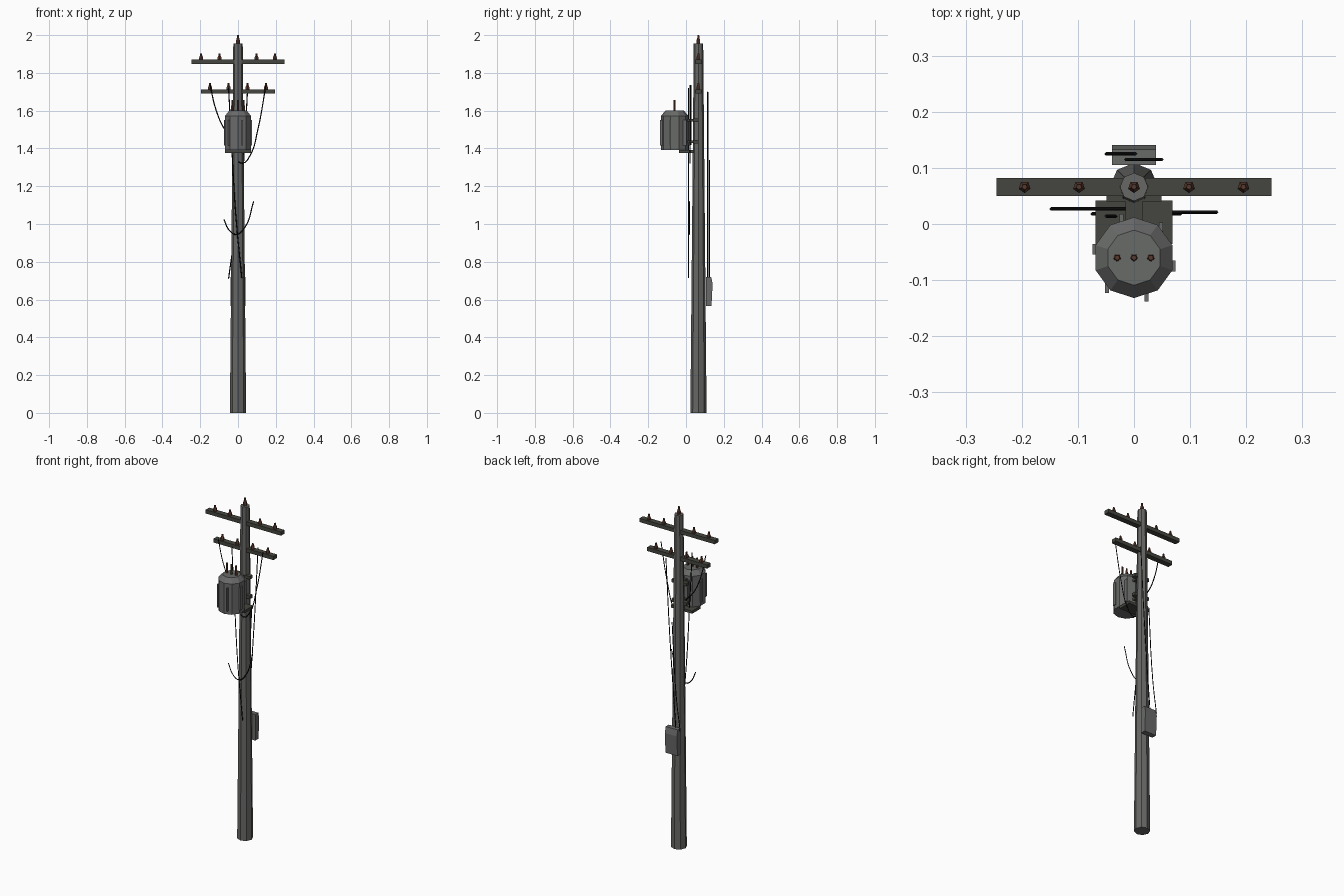
import bpy, bmesh, math
from mathutils import Vector

cube = bpy.data.objects.get("Cube")
if cube:
    bpy.data.objects.remove(cube, do_unlink=True)


def material(name, r, g, b):
    m = bpy.data.materials.new(name)
    m.use_nodes = True
    m.diffuse_color = (r, g, b, 1)
    m.node_tree.nodes["Principled BSDF"].inputs["Base Color"].default_value = (r, g, b, 1)
    return m


POLE = material("weathered grey", 0.135, 0.135, 0.13)
STEEL = material("steel grey", 0.14, 0.145, 0.14)
DARK = material("dark olive grey", 0.06, 0.062, 0.05)
BROWN = material("brown ceramic", 0.1, 0.04, 0.025)
BLACK = material("black rubber", 0.006, 0.006, 0.006)

POLE_Y = 0.066
TANK_Y = -0.06


def finish(name, bm, mat):
    bmesh.ops.recalc_face_normals(bm, faces=bm.faces)
    mesh = bpy.data.meshes.new(name)
    bm.to_mesh(mesh)
    bm.free()
    mesh.materials.append(mat)
    ob = bpy.data.objects.new(name, mesh)
    bpy.context.collection.objects.link(ob)
    return ob


def turned(name, profile, sides, x, y, mat):
    """Stack of (radius, z) rings with flat faces and closed ends."""
    bm = bmesh.new()
    rings = []
    for r, z in profile:
        angles = [math.tau * i / sides - math.pi / 2 for i in range(sides)]
        rings.append([bm.verts.new((x + r * math.cos(a), y + r * math.sin(a), z)) for a in angles])
    for low, high in zip(rings, rings[1:]):
        for i in range(sides):
            j = (i + 1) % sides
            bm.faces.new((low[i], low[j], high[j], high[i]))
    bm.faces.new(rings[0])
    bm.faces.new(rings[-1])
    return finish(name, bm, mat)


def box(name, center, size, mat):
    bm = bmesh.new()
    bmesh.ops.create_cube(bm, size=1)
    for v in bm.verts:
        v.co = Vector(center) + v.co * Vector(size)
    return finish(name, bm, mat)


def insulator(name, x, z, h=0.043):
    turned(name, [(0.011, z), (0.011, z + h * 0.35), (0.006, z + h * 0.7), (0.005, z + h)],
           5, x, POLE_Y, BROWN)


def cable(name, y, points):
    """Thin smooth wire hanging in a plane of constant y."""
    curve = bpy.data.curves.new(name, "CURVE")
    curve.dimensions = "3D"
    curve.bevel_depth = 0.003
    curve.bevel_resolution = 0
    curve.resolution_u = 5
    curve.use_fill_caps = True
    spline = curve.splines.new("BEZIER")
    spline.bezier_points.add(len(points) - 1)
    for p, (x, z) in zip(spline.bezier_points, points):
        p.co = (x, y, z)
        p.handle_left_type = p.handle_right_type = "AUTO"
    curve.materials.append(BLACK)
    bpy.context.collection.objects.link(bpy.data.objects.new(name, curve))


# Tapered pole with a pin on top
turned("pole", [(0.043, 0), (0.025, 1.955)], 8, 0, POLE_Y, POLE)
insulator("top_insulator", 0, 1.955, 0.045)

# Two crossarms, each with four insulators
for level, z, half, spots in (("upper", 1.859, 0.245, (0.098, 0.195)),
                              ("lower", 1.702, 0.195, (0.05, 0.148))):
    box(level + "_crossarm", (0, POLE_Y, z), (half * 2, 0.032, 0.022), DARK)
    for i, x in enumerate(spots):
        for side, s in (("left", 1), ("right", -1)):
            insulator(f"{level}_insulator_{side}_{i + 1}", s * x, z + 0.01, 0.034)

# Transformer tank with bevelled lid, cooling fins and bushings
turned("transformer_tank", [(0.072, 1.393), (0.072, 1.573), (0.049, 1.6)], 10, 0, TANK_Y, STEEL)
for i in range(6):
    a = math.radians(60 * i - 72)
    box(f"cooling_fin_{i + 1}",
        (0.072 * math.cos(a), TANK_Y + 0.072 * math.sin(a), 1.482), (0.007, 0.019, 0.135), STEEL)
for i in (-1, 0, 1):
    turned(f"bushing_{i + 2}", [(0.007, 1.598), (0.005, 1.657)], 5, i * 0.03, TANK_Y, BROWN)

# Transformer shelf and the two clamps on the pole
box("transformer_shelf", (0, 0.003, 1.385), (0.138, 0.078, 0.016), DARK)
for name, z in (("upper_clamp", 1.55), ("lower_clamp", 1.435)):
    box(name, (0, 0.053, z), (0.098, 0.026, 0.018), DARK)
    box(name + "_arm", (0, 0.025, z), (0.03, 0.05, 0.014), DARK)

# Meter box on the back, with a sloping lid
bm = bmesh.new()
outline = [(0.105, 0.567), (0.135, 0.567), (0.141, 0.685), (0.133, 0.72), (0.105, 0.72)]
base = bm.faces.new([bm.verts.new((-0.039, y, z)) for y, z in outline])
wall = bmesh.ops.extrude_face_region(bm, geom=[base])["geom"]
bmesh.ops.translate(bm, verts=[g for g in wall if isinstance(g, bmesh.types.BMVert)], vec=(0.078, 0, 0))
finish("meter_box", bm, STEEL)

# Hanging cables
cable("right_drop_cable", 0.027, [(-0.148, 1.735), (-0.115, 1.6), (-0.07, 1.5), (0, 1.42)])
cable("left_drop_cable", 0.021, [(0.148, 1.735), (0.105, 1.5), (0.065, 1.365), (0.026, 1.322), (0, 1.33)])
cable("loose_cable", 0.018, [(-0.075, 1.025), (-0.045, 0.965), (-0.01, 0.945), (0.035, 0.98), (0.083, 1.12)])
cable("front_long_cable", 0.014, [(-0.05, 1.72), (-0.03, 1.35), (-0.012, 1.05), (0.02, 0.715)])
cable("back_long_cable", 0.115, [(0.05, 1.7), (0.025, 1.25), (-0.014, 0.72)])
cable("back_short_cable", 0.125, [(0.003, 1.34), (-0.025, 0.9), (-0.05, 0.71)])
